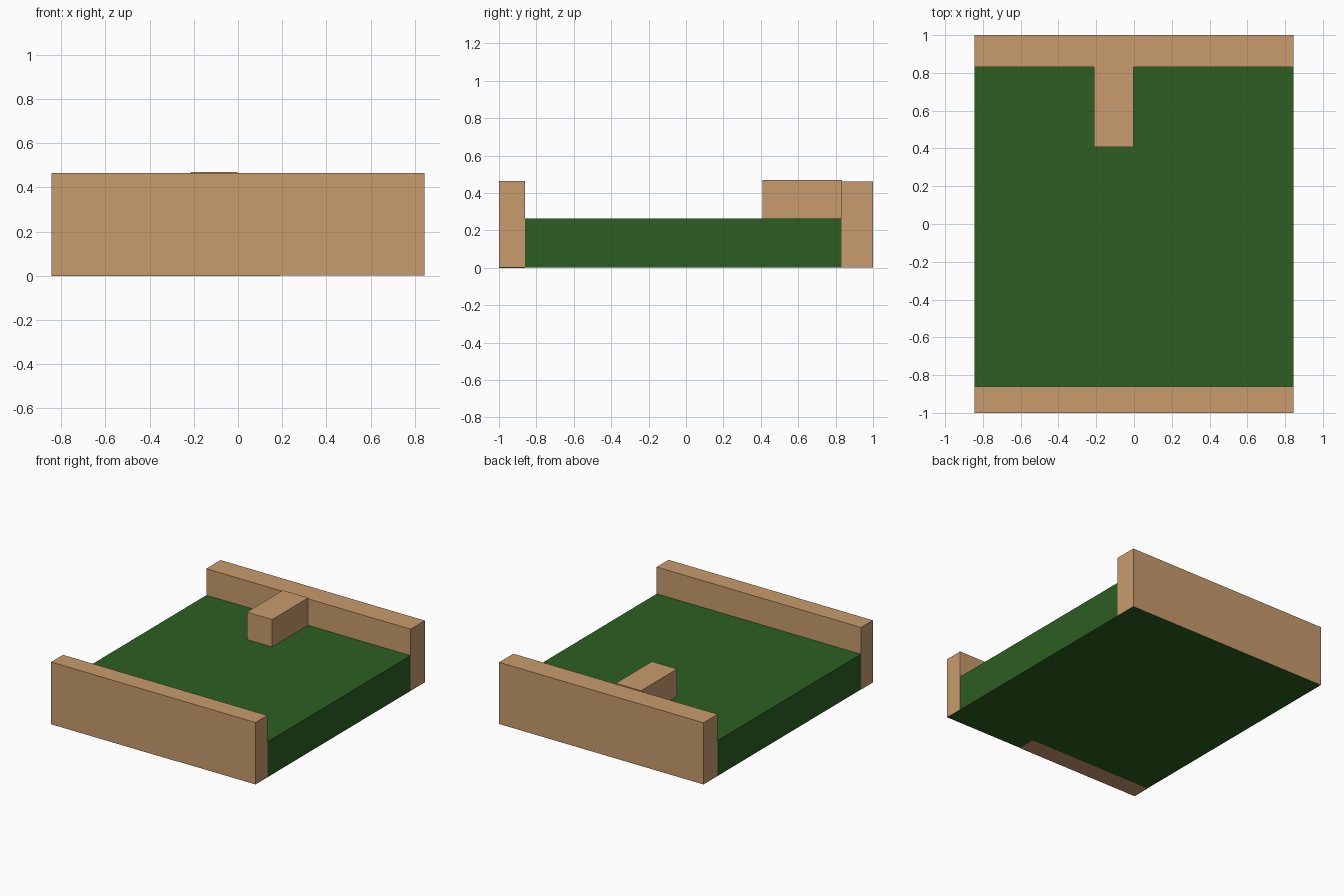
import bpy
from mathutils import Vector

cube = bpy.data.objects.get("Cube")
if cube:
    bpy.data.objects.remove(cube, do_unlink=True)


def make_material(name, rgb):
    mat = bpy.data.materials.new(name)
    mat.use_nodes = True
    colour = (*rgb, 1.0)
    mat.diffuse_color = colour
    mat.node_tree.nodes["Principled BSDF"].inputs["Base Color"].default_value = colour
    return mat


def box(name, low, high, mat):
    """Axis-aligned box between two opposite corners."""
    low, high = Vector(low), Vector(high)
    bpy.ops.mesh.primitive_cube_add(size=1, location=(low + high) / 2)
    obj = bpy.context.object
    obj.name = obj.data.name = name
    obj.scale = high - low
    bpy.ops.object.transform_apply(location=False, rotation=False, scale=True)
    obj.data.materials.append(mat)
    return obj


tan = make_material("tan_wood", (0.578, 0.332, 0.153))
green = make_material("grass_green", (0.025, 0.114, 0.015))

HALF_X = 0.845
GROUND_TOP = 0.265
LIFT = 0.002  # keeps touching undersides apart

# Green ground slab, running under both end walls
box("ground_slab", (-HALF_X + 0.001, -0.998, 0.001),
    (HALF_X - 0.001, 0.998, GROUND_TOP), green)

# End walls
box("front_wall", (-HALF_X, -1, LIFT), (HALF_X, -0.86, 0.465), tan)
box("back_wall", (-HALF_X, 0.832, LIFT), (HALF_X, 1, 0.463), tan)

# Part of the front wall showing on the underside
box("front_wall_foot", (-HALF_X, -1, 0), (0.19, -0.86, LIFT), tan)

# Short block reaching inward from the back wall
box("inner_block", (-0.212, 0.408, GROUND_TOP - 0.01), (-0.003, 0.834, 0.47), tan)
